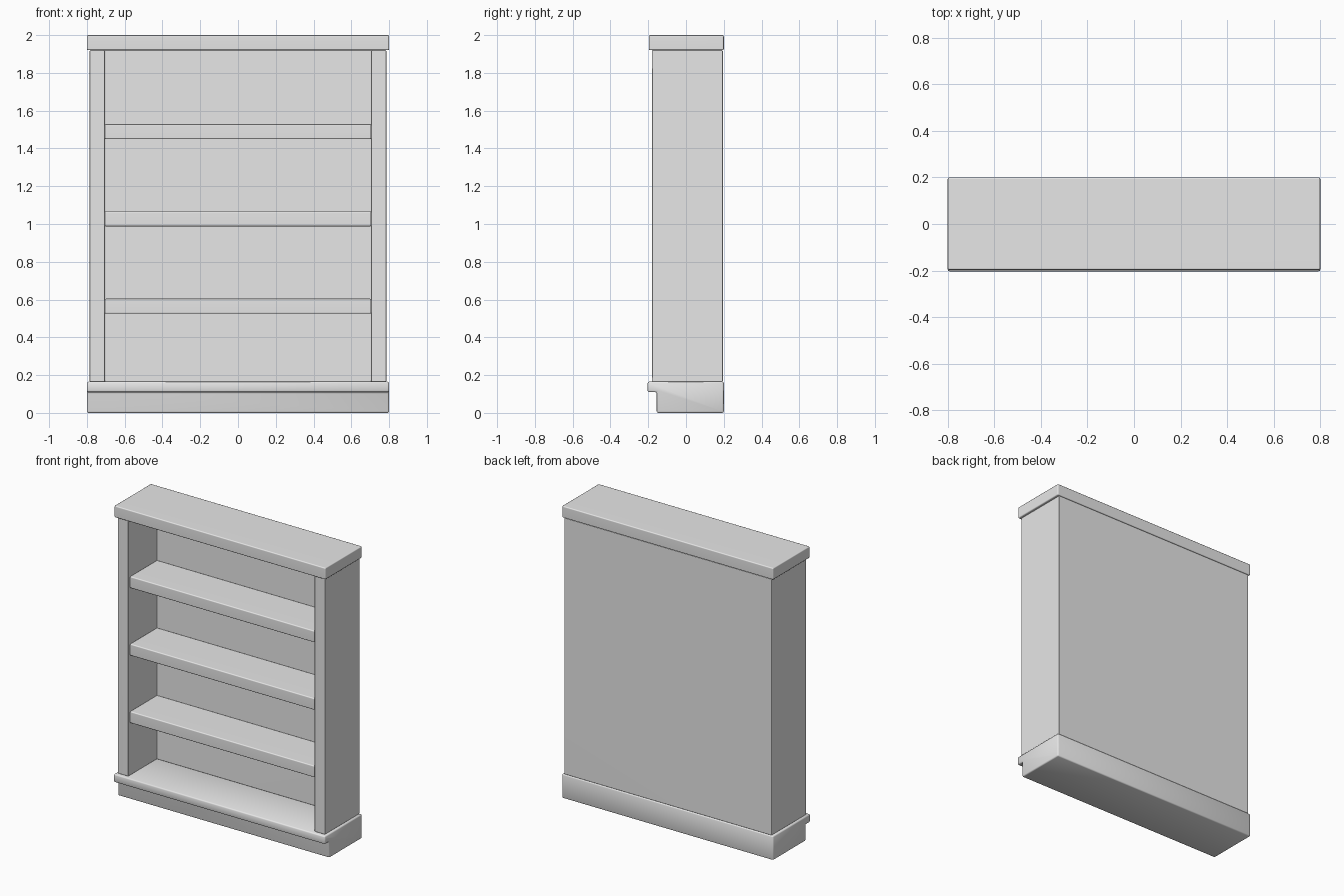
import bpy
import bmesh
from math import radians

cube = bpy.data.objects.get("Cube")
if cube:
    bpy.data.objects.remove(cube, do_unlink=True)

# Single painted finish
paint = bpy.data.materials.new("grey_paint")
paint.use_nodes = True
paint.diffuse_color = (0.8, 0.8, 0.8, 1)
paint.node_tree.nodes["Principled BSDF"].inputs["Base Color"].default_value = (0.8, 0.8, 0.8, 1)


def board(name, outline, sweep, radius, weighted=True):
    """Sweep a closed outline of 3D points and round every edge."""
    bm = bmesh.new()
    face = bm.faces.new([bm.verts.new(p) for p in outline])
    swept = bmesh.ops.extrude_face_region(bm, geom=[face])["geom"]
    bmesh.ops.translate(bm, vec=sweep,
                        verts=[g for g in swept if isinstance(g, bmesh.types.BMVert)])
    bmesh.ops.recalc_face_normals(bm, faces=bm.faces[:])
    bmesh.ops.bevel(bm, geom=bm.edges[:], offset=radius, segments=2,
                    profile=0.5, affect='EDGES', clamp_overlap=True)
    bmesh.ops.recalc_face_normals(bm, faces=bm.faces[:])
    mesh = bpy.data.meshes.new(name)
    bm.to_mesh(mesh)
    bm.free()
    mesh.materials.append(paint)
    obj = bpy.data.objects.new(name, mesh)
    bpy.context.collection.objects.link(obj)
    bpy.ops.object.select_all(action='DESELECT')
    obj.select_set(True)
    bpy.context.view_layer.objects.active = obj
    bpy.ops.object.shade_smooth_by_angle(angle=radians(50))
    if weighted:
        mod = obj.modifiers.new("flat_faces", 'WEIGHTED_NORMAL')
        mod.keep_sharp = True
    return obj


def box(name, x, y, z, radius):
    outline = [(x[0], y[0], z[0]), (x[1], y[0], z[0]),
               (x[1], y[1], z[0]), (x[0], y[1], z[0])]
    return board(name, outline, (0, 0, z[1] - z[0]), radius)


# Main sizes
outer, inner = 0.785, 0.705
front, back, back_inner = -0.18, 0.195, 0.13
base_top, top_under = 0.165, 1.92

# Plinth with an overhanging front lip above a recessed kick board
profile = [(-0.155, 0), (0.2, 0), (0.2, base_top),
           (-0.203, base_top), (-0.203, 0.11), (-0.155, 0.11)]
board("plinth", [(-0.8, y, z) for y, z in profile], (1.6, 0, 0), 0.008, weighted=False)

# Carcass: both sides and the back as one U-shaped body
half = [(outer, back), (outer, front), (inner, front), (inner, back_inner)]
plan = half + [(-x, y) for x, y in reversed(half)]
board("carcass", [(x, y, base_top) for x, y in plan], (0, 0, top_under - base_top), 0.004)

# Shelves
for label, z in (("lower", 0.525), ("middle", 0.987), ("upper", 1.449)):
    box(label + "_shelf", (-inner, inner), (-0.165, back_inner), (z, z + 0.08), 0.007)

# Top board
box("top_board", (-0.8, 0.8), (-0.197, 0.2), (top_under, 2.0), 0.007)
